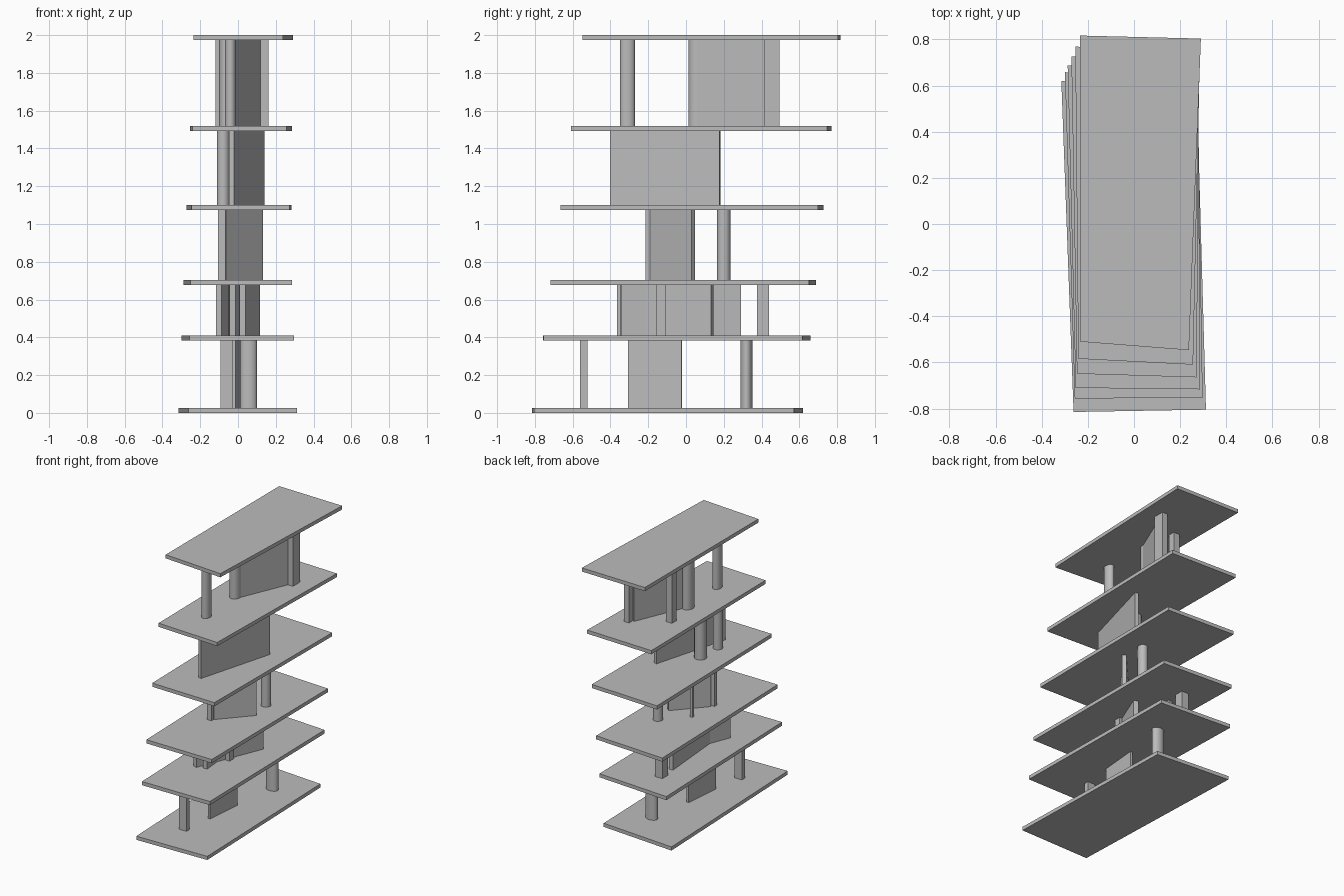
import bpy, bmesh, math
from mathutils import Vector

cube = bpy.data.objects.get("Cube")
if cube:
    bpy.data.objects.remove(cube, do_unlink=True)

grey = bpy.data.materials.new("concrete_grey")
grey.use_nodes = True
tone = (0.5, 0.5, 0.5, 1)
grey.diffuse_color = tone
grey.node_tree.nodes["Principled BSDF"].inputs["Base Color"].default_value = tone

THICK = 0.027
TOPS = [THICK, 0.41, 0.703, 1.1, 1.52, 2.0]


def prism(name, outline, z0, z1, smooth=False):
    """Extrude a plan outline (counter-clockwise) from z0 to z1."""
    bm = bmesh.new()
    base = bm.faces.new([bm.verts.new((x, y, z0)) for x, y in outline])
    new = bmesh.ops.extrude_face_region(bm, geom=[base])["geom"]
    bmesh.ops.translate(bm, vec=(0, 0, z1 - z0),
                        verts=[v for v in new if isinstance(v, bmesh.types.BMVert)])
    bmesh.ops.recalc_face_normals(bm, faces=bm.faces)
    mesh = bpy.data.meshes.new(name)
    bm.to_mesh(mesh)
    bm.free()
    mesh.materials.append(grey)
    obj = bpy.data.objects.new(name, mesh)
    bpy.context.collection.objects.link(obj)
    if smooth:
        bpy.ops.object.select_all(action="DESELECT")
        obj.select_set(True)
        bpy.context.view_layer.objects.active = obj
        bpy.ops.object.shade_smooth_by_angle(angle=math.radians(35))


def storey(floor):
    return TOPS[floor], TOPS[floor + 1] - THICK


def post(name, floor, x0, x1, y0, y1):
    prism(name, [(x0, y0), (x1, y0), (x1, y1), (x0, y1)], *storey(floor))


def column(name, floor, x, y, rx, ry):
    ring = [math.tau * i / 32 for i in range(32)]
    prism(name, [(x + rx * math.cos(a), y + ry * math.sin(a)) for a in ring],
          *storey(floor), smooth=True)


def wall(name, floor, start, end, width):
    a, b = Vector(start), Vector(end)
    d = (b - a).normalized()
    n = Vector((-d.y, d.x)) * width / 2
    prism(name, [a - n, b - n, b + n, a + n], *storey(floor))


# Floor slabs: corners slide along straight lines from the lowest to the top slab
low = [Vector(p) for p in ((-0.262, -0.815), (0.312, -0.805), (0.273, 0.572), (-0.315, 0.62))]
high = [Vector(p) for p in ((-0.235, -0.51), (0.238, -0.547), (0.29, 0.804), (-0.235, 0.817))]
for i, top in enumerate(TOPS):
    t = (top - THICK) / (2 - THICK)
    prism(f"floor_slab_{i}", [a.lerp(b, t) for a, b in zip(low, high)], top - THICK, top)

# Ground storey
post("ground_front_post", 0, -0.092, -0.03, -0.56, -0.522)
wall("ground_wall", 0, (-0.022, -0.307), (0.003, -0.022), 0.019)
column("ground_back_column", 0, 0.056, 0.32, 0.045, 0.031)

# First storey, with two crossing walls
wall("first_long_wall", 1, (-0.102, -0.358), (0.1, 0.14), 0.034)
wall("first_cross_wall", 1, (-0.028, -0.345), (-0.08, 0.29), 0.032)
post("first_middle_post", 1, 0.007, 0.04, -0.155, -0.105)
post("first_back_post", 1, -0.115, -0.055, 0.375, 0.44)

# Second storey
wall("second_wall", 2, (-0.076, -0.18), (0.12, 0.038), 0.03)
post("second_front_post", 2, -0.105, -0.067, -0.215, -0.185)
post("second_small_post", 2, -0.083, -0.063, 0.025, 0.045)
column("second_back_column", 2, 0.09, 0.2, 0.034, 0.035)

# Third storey
wall("third_wall", 3, (-0.034, -0.4), (0.126, 0.18), 0.027)
column("third_middle_column", 3, -0.07, -0.07, 0.042, 0.043)
column("third_front_column", 3, -0.078, -0.262, 0.033, 0.034)

# Fourth storey
column("fourth_front_column", 4, -0.04, -0.31, 0.03, 0.04)
column("fourth_middle_column", 4, -0.062, 0.062, 0.038, 0.048)
wall("fourth_wall", 4, (-0.04, 0.07), (0.12, 0.45), 0.03)
post("fourth_back_post", 4, 0.12, 0.162, 0.412, 0.495)
post("fourth_side_post", 4, -0.12, -0.072, 0.285, 0.335)
